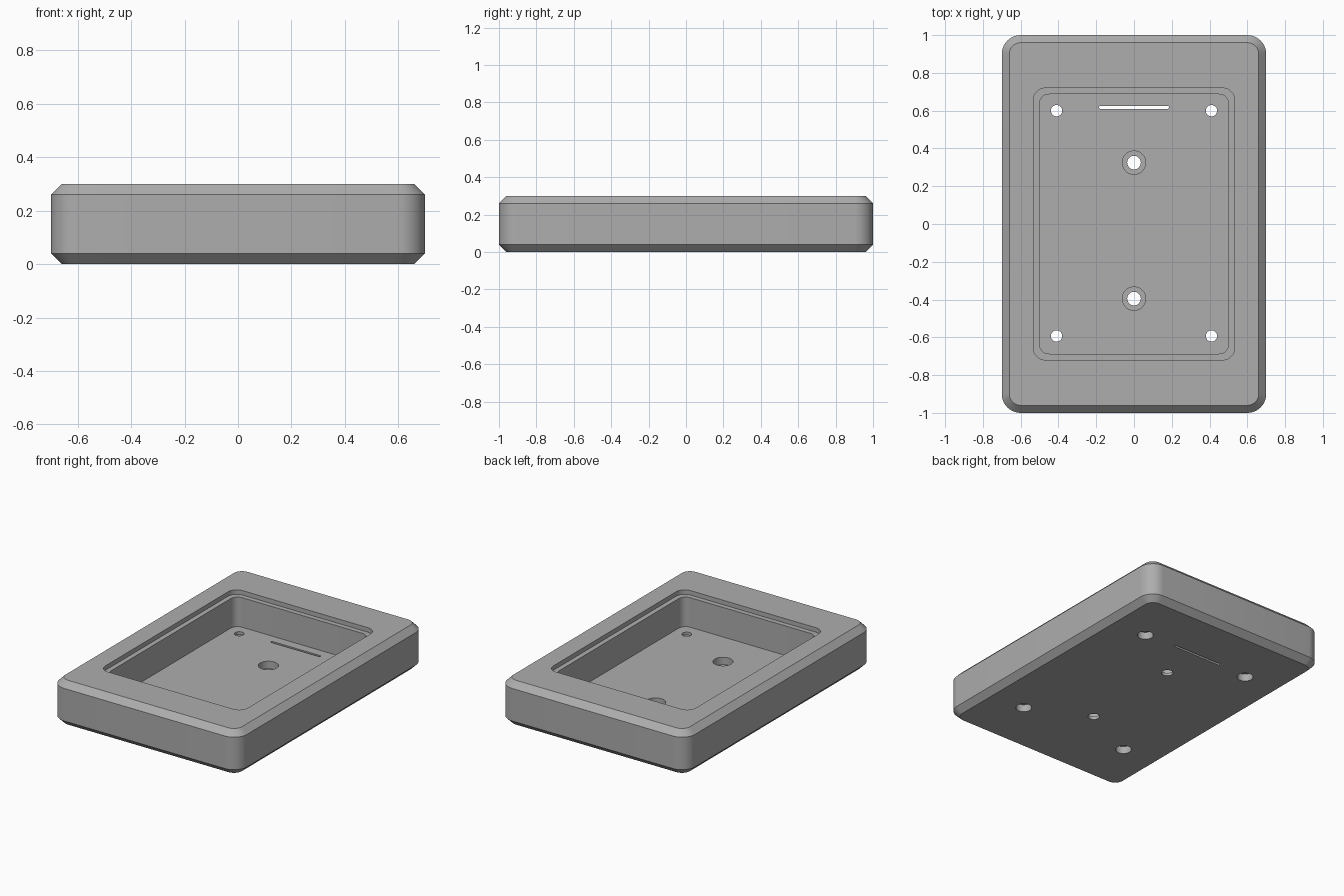
import bpy, bmesh
from math import sin, cos, pi

default = bpy.data.objects.get("Cube")
if default:
    bpy.data.objects.remove(default, do_unlink=True)

grey = bpy.data.materials.new("plain grey")
grey.use_nodes = True
COLOUR = (0.42, 0.42, 0.42, 1)
grey.diffuse_color = COLOUR
grey.node_tree.nodes["Principled BSDF"].inputs["Base Color"].default_value = COLOUR

STEPS = 10   # segments per rounded corner


def loft(name, rings, centre=(0, 0)):
    """Closed solid through rounded rectangles (half width, half depth, radius, z)."""
    bm = bmesh.new()
    loops = []
    for hx, hy, r, z in rings:
        loop = []
        for q, (sx, sy) in enumerate([(1, 1), (-1, 1), (-1, -1), (1, -1)]):
            for i in range(STEPS + 1):
                a = (q + i / STEPS) * pi / 2
                loop.append(bm.verts.new((centre[0] + sx * (hx - r) + r * cos(a),
                                          centre[1] + sy * (hy - r) + r * sin(a), z)))
        loops.append(loop)
    for low, high in zip(loops, loops[1:]):
        for i in range(len(low)):
            j = (i + 1) % len(low)
            bm.faces.new((low[i], low[j], high[j], high[i]))
    bm.faces.new(loops[0][::-1])
    bm.faces.new(loops[-1])
    bmesh.ops.remove_doubles(bm, verts=bm.verts, dist=1e-5)
    bmesh.ops.recalc_face_normals(bm, faces=bm.faces)
    mesh = bpy.data.meshes.new(name)
    bm.to_mesh(mesh)
    bm.free()
    mesh.materials.append(grey)
    obj = bpy.data.objects.new(name, mesh)
    bpy.context.collection.objects.link(obj)
    return obj


def bore(name, centre, sections):
    """Stepped round cutter from (radius, z) sections."""
    return loft(name, [(r, r, r, z) for r, z in sections], centre)


HEIGHT, LEDGE, FLOOR, BEVEL = 0.3, 0.27, 0.07, 0.04

# Chamfered block with a stepped recess sunk into its top
tray = loft("tray", [
    (0.7 - BEVEL, 1 - BEVEL, 0.06, 0),
    (0.7, 1, 0.1, BEVEL),
    (0.7, 1, 0.1, HEIGHT - BEVEL),
    (0.7 - BEVEL, 1 - BEVEL, 0.06, HEIGHT),
    (0.533, 0.72, 0.065, HEIGHT),
    (0.533, 0.72, 0.065, LEDGE),
    (0.5, 0.687, 0.05, LEDGE),
    (0.5, 0.687, 0.05, FLOOR),
])

# Cable slot
cutters = [loft("slot_cutter", [(0.185, 0.008, 0.008, -0.1), (0.185, 0.008, 0.008, 0.15)], (0, 0.617))]

# Mounting holes, counterbored from above
for y in (0.325, -0.395):
    cutters.append(bore("mount_cutter", (0, y),
                        [(0.036, -0.1), (0.036, 0.02), (0.062, 0.02), (0.062, 0.15)]))

# Corner screw holes, counterbored from below
for x in (-0.41, 0.41):
    for y in (-0.593, 0.6):
        cutters.append(bore("screw_cutter", (x, y),
                            [(0.05, -0.1), (0.05, 0.05), (0.03, 0.05), (0.03, 0.15)]))

bpy.context.view_layer.objects.active = tray
for cutter in cutters:
    cutter.hide_render = True
    cut = tray.modifiers.new("cut", 'BOOLEAN')
    cut.operation = 'DIFFERENCE'
    cut.solver = 'EXACT'
    cut.object = cutter
    bpy.ops.object.modifier_apply(modifier=cut.name)
    bpy.data.objects.remove(cutter, do_unlink=True)

bpy.ops.object.select_all(action='DESELECT')
tray.select_set(True)
bpy.ops.object.shade_smooth_by_angle(angle=pi / 6)
